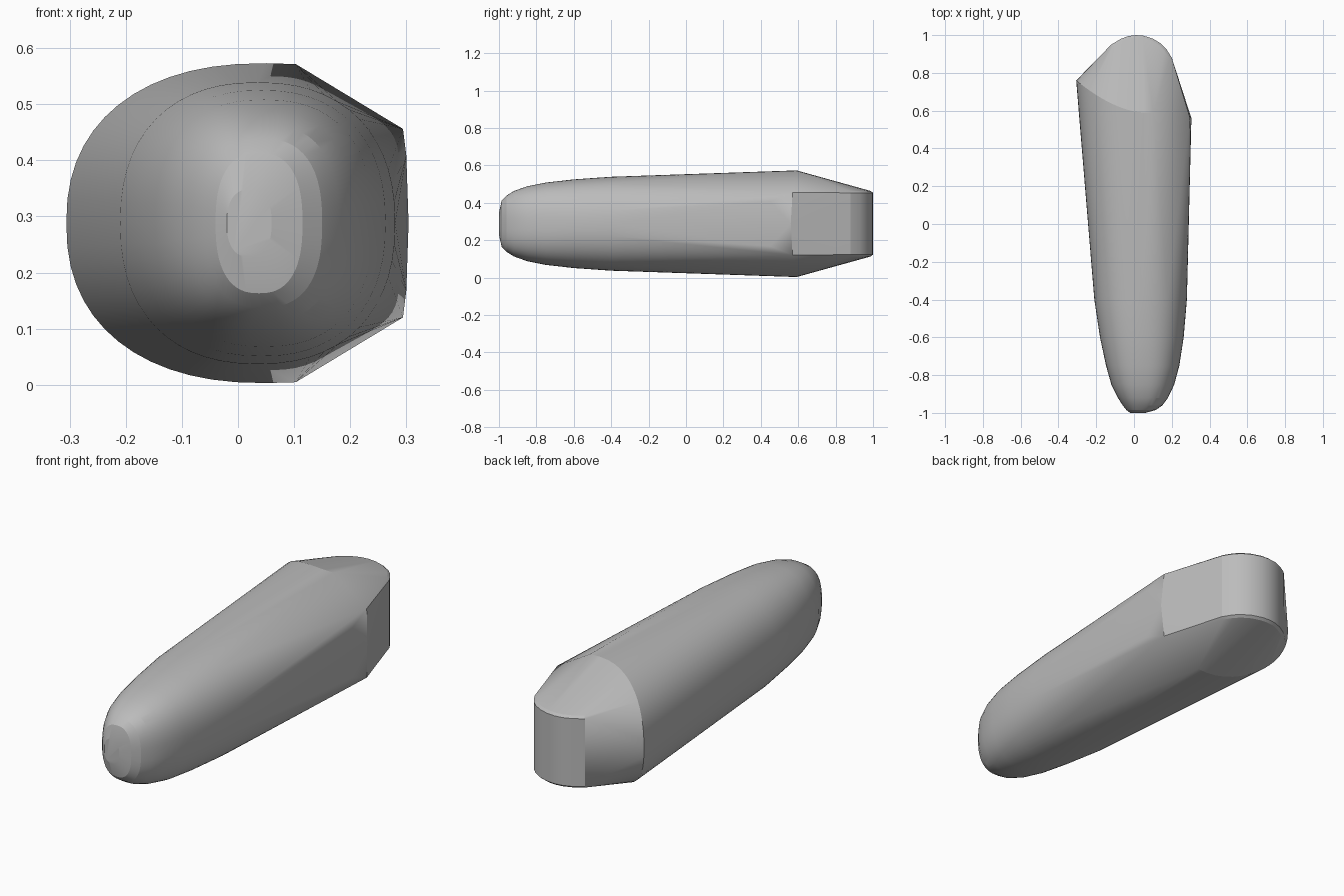
import bpy, bmesh, math

cube = bpy.data.objects.get("Cube")
if cube:
    bpy.data.objects.remove(cube, do_unlink=True)

MID = 0.288
SEGMENTS = 56


def oval(x0, x1, half, power):
    """Superellipse section between x0 and x1, as (x, z) pairs."""
    cx, w = (x0 + x1) / 2, (x1 - x0) / 2
    for i in range(SEGMENTS):
        a = 2 * math.pi * i / SEGMENTS
        c, s = math.cos(a), math.sin(a)
        yield (cx + w * math.copysign(abs(c) ** (2 / power), c),
               MID + half * math.copysign(abs(s) ** (2 / power), s))


points = []

# Rounded nose and tapering body: y, left x, right x, half height, squareness
sections = [
    (-1.0, -0.02, 0.06, 0.06, 2.4),
    (-0.985, -0.04, 0.115, 0.125, 2.5),
    (-0.96, -0.06, 0.15, 0.15, 2.5),
    (-0.92, -0.085, 0.18, 0.175, 2.5),
    (-0.85, -0.12, 0.213, 0.2, 2.4),
    (-0.75, -0.148, 0.24, 0.22, 2.4),
    (-0.6, -0.18, 0.263, 0.237, 2.3),
    (-0.4, -0.21, 0.28, 0.251, 2.3),
]
for y, x0, x1, half, power in sections:
    points += [(x, y, z) for x, z in oval(x0, x1, half, power)]

# Widest section, swept backwards on the rounded side
for x, z in oval(-0.306, 0.406, 0.285, 2.3):
    if x < 0.145:
        sweep = max(0, 0.05 - x) / 0.356
        points.append((x, 0.59 + 0.17 * sweep ** 1.7, z))

# Chamfered corners and flat side panel
for side in (-1, 1):
    points.append((0.294, 0.57, MID + side * 0.168))
    points.append((0.3, 0.45, MID + side * 0.12))
points.append((0.304, 0.56, MID))

# Upright curved tail wall with softened rims
tail = [(-0.12, 0.95), (-0.07, 0.98), (-0.03, 0.995), (0.01, 1.0), (0.05, 0.997),
        (0.1, 0.981), (0.14, 0.957), (0.17, 0.928), (0.2, 0.88)]
for inset, half in ((0, 0.165), (0.012, 0.175), (0.035, 0.18)):
    for x, y in tail:
        k = 1 - inset / 0.2
        for side in (-1, 1):
            points.append((0.02 + (x - 0.02) * k, 0.8 + (y - 0.8) * k, MID + side * half))

# Skin the outline points with one convex shell
bm = bmesh.new()
for p in points:
    bm.verts.new(p)
bmesh.ops.remove_doubles(bm, verts=bm.verts, dist=0.001)
hull = bmesh.ops.convex_hull(bm, input=bm.verts)
loose = {g for g in hull["geom_interior"] + hull["geom_unused"]
         if isinstance(g, bmesh.types.BMVert)}
bmesh.ops.delete(bm, geom=list(loose), context="VERTS")
bmesh.ops.recalc_face_normals(bm, faces=bm.faces)

mesh = bpy.data.meshes.new("tapered_body")
bm.to_mesh(mesh)
bm.free()
body = bpy.data.objects.new("tapered_body", mesh)
bpy.context.collection.objects.link(body)

grey = bpy.data.materials.new("plain grey")
grey.use_nodes = True
colour = (0.5, 0.5, 0.5, 1)
grey.diffuse_color = colour
grey.node_tree.nodes["Principled BSDF"].inputs["Base Color"].default_value = colour
mesh.materials.append(grey)

bpy.ops.object.select_all(action="DESELECT")
body.select_set(True)
bpy.context.view_layer.objects.active = body
bpy.ops.object.shade_smooth_by_angle(angle=math.radians(14))
